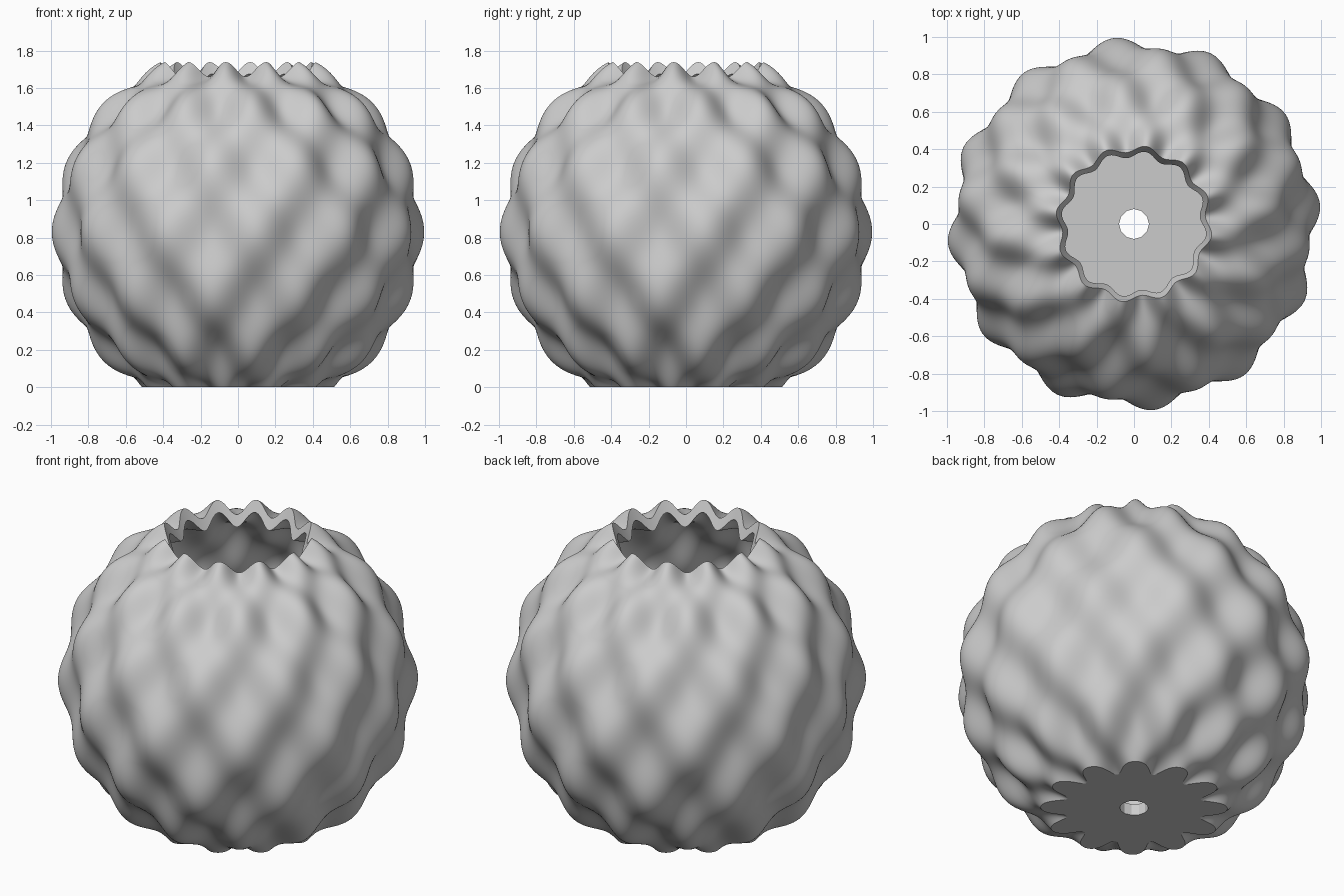
import bpy, bmesh
from math import sin, cos, pi, radians

old = bpy.data.objects.get("Cube")
if old:
    bpy.data.objects.remove(old)

SEGMENTS, RINGS, LOBES = 360, 130, 12
CENTRE, RADIUS, BUMP, WALL = 0.83, 0.957, 0.043, 0.07
RIM = radians(65.2)      # latitude of the mouth
ROW = RIM / 3            # latitude between staggered rows of bumps
HOLE = 0.08


def radius(theta, lat, inset):
    """Sphere radius with a staggered pattern of bumps."""
    wave = cos(LOBES * (theta - radians(6))) * cos(pi * lat / ROW)
    return RADIUS - inset + BUMP * wave


def point(theta, lat, inset):
    r = radius(theta, lat, inset)
    return r * cos(lat) * cos(theta), r * cos(lat) * sin(theta), CENTRE + r * sin(lat)


def wall(theta, inset, floor):
    """Points down one meridian, from the mouth to the floor height."""
    low, high = radians(-80), 0
    for _ in range(40):
        mid = (low + high) / 2
        if point(theta, mid, inset)[2] > floor:
            high = mid
        else:
            low = mid
    return [point(theta, RIM + (low - RIM) * i / RINGS, inset) for i in range(RINGS + 1)]


# Closed cross-section: outer wall, drain hole, inner wall
bm = bmesh.new()
columns = []
for s in range(SEGMENTS):
    theta = 2 * pi * s / SEGMENTS
    sector = 2 * pi / LOBES
    h = HOLE * cos(sector / 2) / cos(theta % sector - sector / 2)
    hole = [(h * cos(theta), h * sin(theta), z) for z in (0, WALL)]
    loop = wall(theta, 0, 0) + hole + wall(theta, WALL, WALL)[::-1]
    columns.append([bm.verts.new(p) for p in loop])

count = len(columns[0])
for s in range(SEGMENTS):
    a, b = columns[s], columns[(s + 1) % SEGMENTS]
    for i in range(count):
        j = (i + 1) % count
        bm.faces.new((a[i], a[j], b[j], b[i])).smooth = True

# Sharp edges at the mouth, the floor and the drain hole
for s in range(SEGMENTS):
    a, b = columns[s], columns[(s + 1) % SEGMENTS]
    for i in (0, RINGS, RINGS + 1, RINGS + 2, RINGS + 3, count - 1):
        bm.edges.get((a[i], b[i])).smooth = False
    if s % (SEGMENTS // LOBES) == 0:
        bm.edges.get((a[RINGS + 1], a[RINGS + 2])).smooth = False
bmesh.ops.recalc_face_normals(bm, faces=bm.faces)

mesh = bpy.data.meshes.new("vase")
bm.to_mesh(mesh)
bm.free()
vase = bpy.data.objects.new("vase", mesh)
bpy.context.collection.objects.link(vase)

# Plain grey finish
grey = bpy.data.materials.new("light grey")
grey.use_nodes = True
grey.diffuse_color = (0.6, 0.6, 0.6, 1)
grey.node_tree.nodes["Principled BSDF"].inputs["Base Color"].default_value = (0.6, 0.6, 0.6, 1)
mesh.materials.append(grey)
